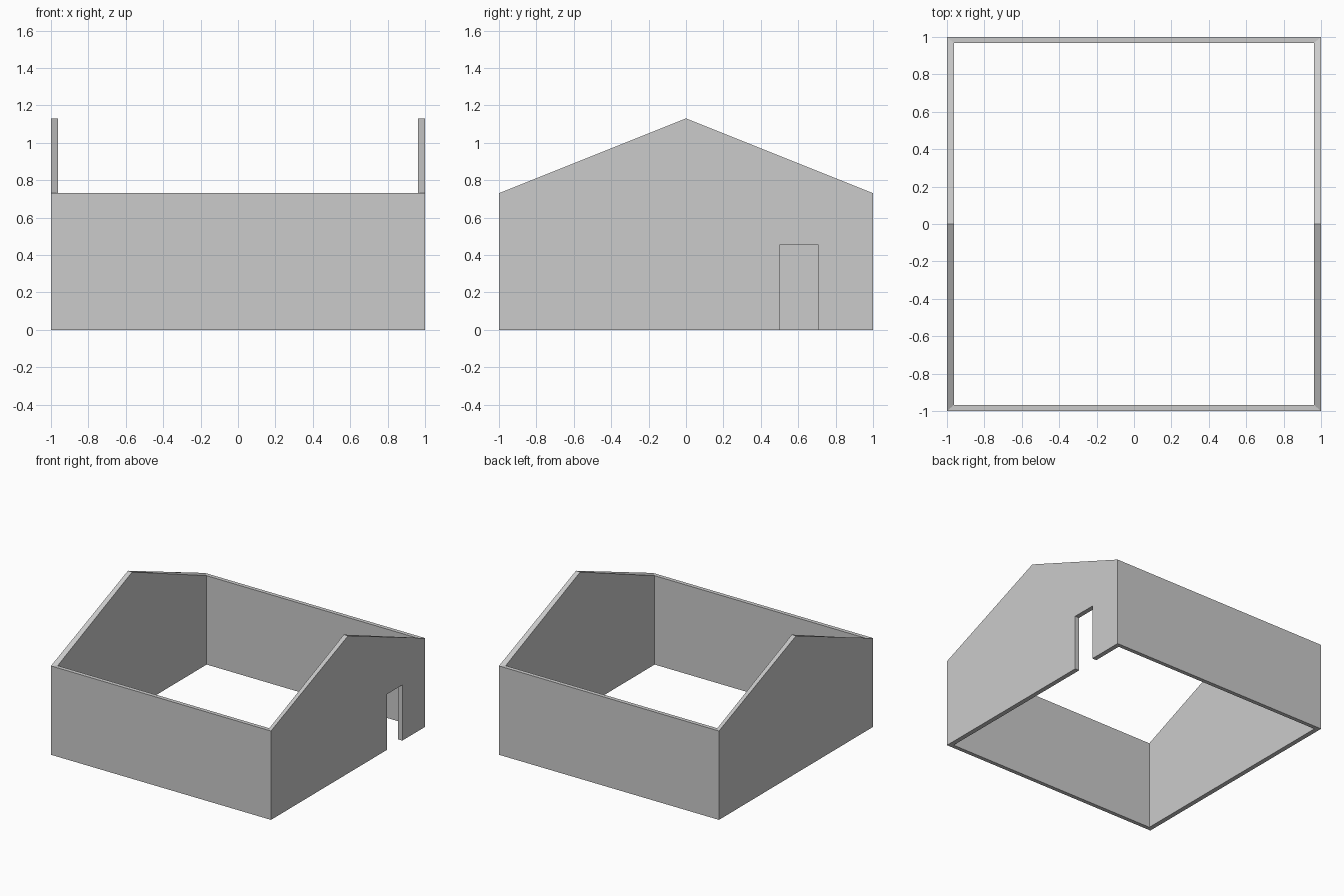
import bpy, bmesh

if "Cube" in bpy.data.objects:
    bpy.data.objects.remove(bpy.data.objects["Cube"])

EAVE, RIDGE = 0.73, 1.13
INNER_X, INNER_Y = 0.962, 0.967
DOOR = [(0.503, 0), (0.503, 0.457), (0.705, 0.457), (0.705, 0)]

bm = bmesh.new()


def face(*pts):
    bm.faces.new([bm.verts.new(p) for p in pts])


# Gable end walls, the right one with a doorway
for s in (-1, 1):
    profile = [(-1, 0)] + (DOOR if s > 0 else []) + [(1, 0), (1, EAVE), (0, RIDGE), (-1, EAVE)]
    outer = [(s, y, z) for y, z in profile]
    inner = [(s * INNER_X, y * INNER_Y if abs(y) == 1 else y, z) for y, z in profile]
    face(*outer)
    face(*inner)
    for i in range(len(profile)):
        j = (i + 1) % len(profile)
        if abs(profile[i][0] + profile[j][0]) < 2:  # mitred corners stay open
            face(outer[i], outer[j], inner[j], inner[i])

# Long side walls, mitred into the gable ends
for s in (-1, 1):
    section = [(1, s, 0), (1, s, EAVE), (INNER_X, s * INNER_Y, EAVE), (INNER_X, s * INNER_Y, 0)]
    for i in range(4):
        a, b = section[i], section[(i + 1) % 4]
        face(a, b, (-b[0], b[1], b[2]), (-a[0], a[1], a[2]))

bmesh.ops.remove_doubles(bm, verts=bm.verts, dist=0.0001)
bmesh.ops.recalc_face_normals(bm, faces=bm.faces)
mesh = bpy.data.meshes.new("house_walls")
bm.to_mesh(mesh)
bm.free()
bpy.context.collection.objects.link(bpy.data.objects.new("house_walls", mesh))
